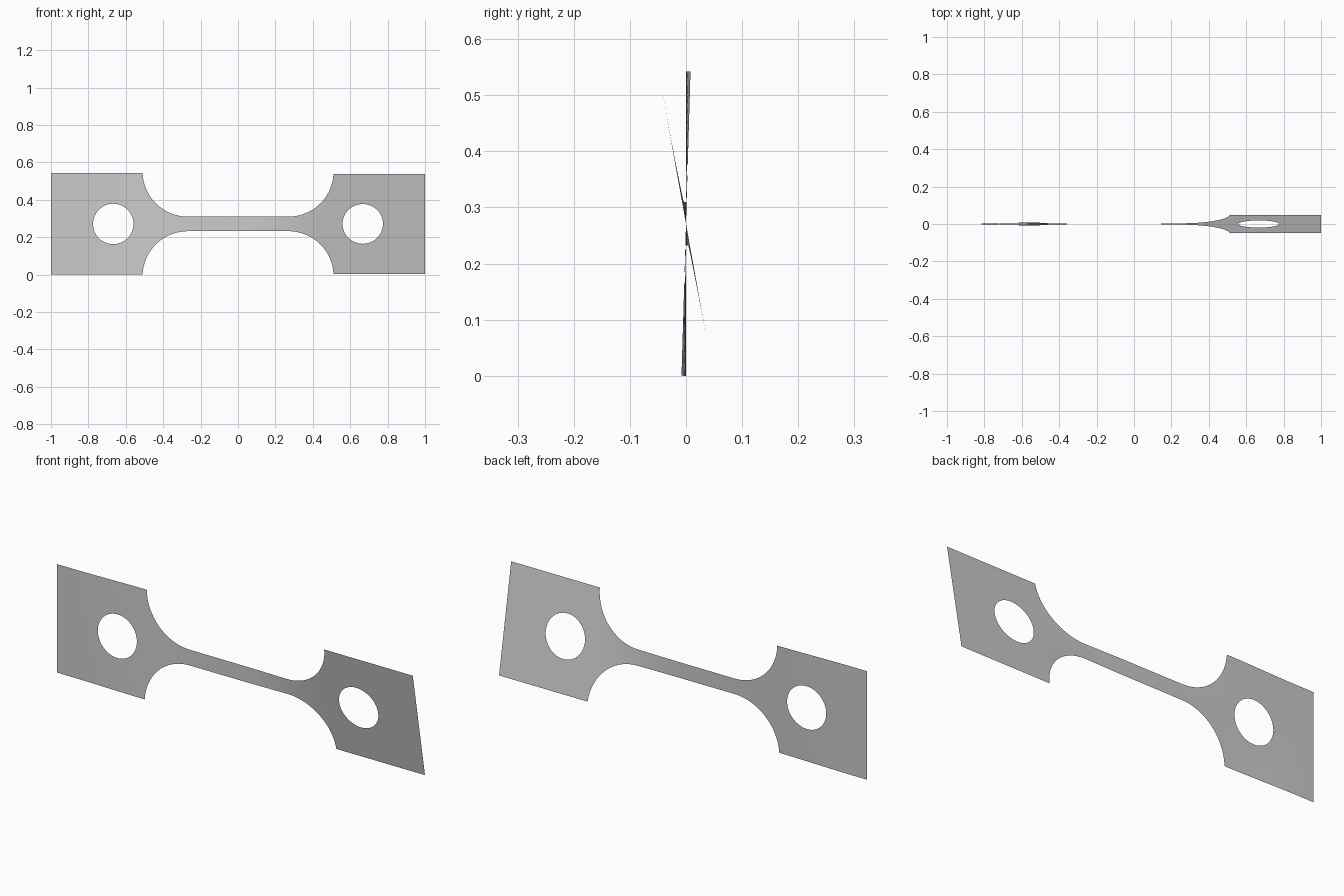
import bpy, bmesh
from math import pi, sin, cos, tan, atan2, radians, sqrt

cube = bpy.data.objects.get("Cube")
if cube:
    bpy.data.objects.remove(cube, do_unlink=True)

HALF = 0.271        # half height of the grips, also the axis height
NECK = 0.039        # half height of the gauge section
SHOULDER = 0.51     # where grip meets fillet
FILLET_X = 0.268    # where fillet meets gauge
HOLE_X, HOLE_R = 0.667, 0.108

steel = bpy.data.materials.new("plain grey steel")
steel.use_nodes = True
grey = (0.6, 0.6, 0.6, 1)
steel.diffuse_color = grey
steel.node_tree.nodes["Principled BSDF"].inputs["Base Color"].default_value = grey


def ease(x, a, b):
    t = min(max((x - a) / (b - a), 0), 1)
    return t * t * (3 - 2 * t)


def twisted(x, h):
    """Place a point of the flat strip after twisting it about its long axis."""
    left = 1.7 * (ease(x, -0.92, -SHOULDER) - ease(x, -SHOULDER, 0))
    a = radians(left - 10.2 * ease(x, 0, SHOULDER))
    return (x, h * sin(a), HALF + h * cos(a))


def sheet(name, rows):
    """Skin rows of (x, h) points into a thin, smooth sheet facing the front."""
    bm = bmesh.new()
    grid = [[bm.verts.new(twisted(*p)) for p in row] for row in rows]
    for r, s in zip(grid, grid[1:]):
        for i in range(len(r) - 1):
            bm.faces.new((r[i], r[i + 1], s[i + 1], s[i]))
    bmesh.ops.remove_doubles(bm, verts=bm.verts, dist=1e-5)
    bm.normal_update()
    if sum(f.normal.y for f in bm.faces) > 0:
        bmesh.ops.reverse_faces(bm, faces=bm.faces)
    for f in bm.faces:
        f.smooth = True
    mesh = bpy.data.meshes.new(name)
    bm.to_mesh(mesh)
    bm.free()
    mesh.materials.append(steel)
    obj = bpy.data.objects.new(name, mesh)
    bpy.context.collection.objects.link(obj)


# Grips: rings running from the round hole out to the rectangular edge
inner, outer = SHOULDER - HOLE_X, 1 - HOLE_X
corners = [atan2(h, x) % (2 * pi) for x in (inner, outer) for h in (-HALF, HALF)]
angles = sorted([2 * pi * i / 72 for i in range(73)] + corners)


def to_edge(a):
    c, s = cos(a), sin(a)
    reach_x = (outer if c > 0 else inner) / c if abs(c) > 1e-6 else 9
    reach_h = HALF / abs(s) if abs(s) > 1e-6 else 9
    return min(reach_x, reach_h)


def grip(name, side):
    rows = []
    for k in range(9):
        row = []
        for a in angles:
            r = HOLE_R + (to_edge(a) - HOLE_R) * k / 8
            row.append((side * (HOLE_X + r * cos(a)), r * sin(a)))
        rows.append(row)
    sheet(name, rows)


grip("left_grip", 1)
grip("right_grip", -1)

# Gauge section: narrow strip that flares through round fillets into the grips
run, rise = SHOULDER - FILLET_X, HALF - NECK
radius = (run * run + rise * rise) / (2 * rise)
sweep = atan2(run, radius - rise)
fillet = []
for i in range(25):
    a = sweep * i / 24
    fillet.append((FILLET_X + radius * sin(a), NECK + radius * (1 - cos(a))))
straight = [(FILLET_X * i / 12, NECK) for i in range(-11, 12)]
profile = [(-x, h) for x, h in reversed(fillet)] + straight + fillet
sheet("gauge_section", [[(x, h * (j / 4 - 1)) for x, h in profile] for j in range(9)])
